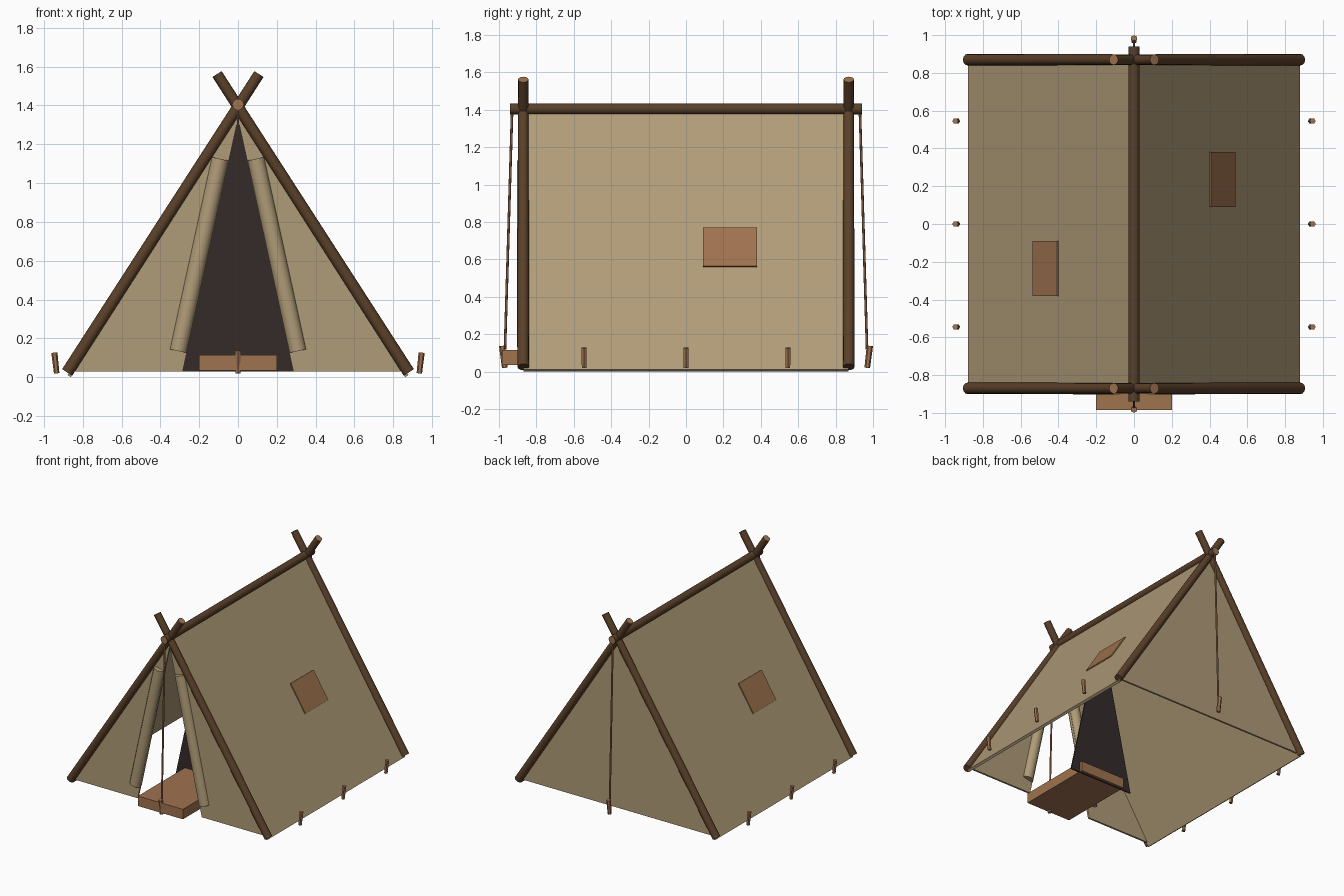
import bpy, bmesh, math
from mathutils import Vector

if "Cube" in bpy.data.objects:
    bpy.data.objects.remove(bpy.data.objects["Cube"])


def material(name, hexcode):
    lin = []
    for i in (0, 2, 4):
        c = int(hexcode[i:i + 2], 16) / 255
        lin.append(c / 12.92 if c <= 0.04045 else ((c + 0.055) / 1.055) ** 2.4)
    m = bpy.data.materials.new(name)
    m.diffuse_color = (*lin, 1)
    m.use_nodes = True
    m.node_tree.nodes["Principled BSDF"].inputs["Base Color"].default_value = m.diffuse_color
    return m


CANVAS = material("canvas", "B09C78")
BARK = material("dark wood", "5A4029")
TAN = material("tan wood", "A0734F")
DARK = material("dark interior", "352A2A")


def finish(name, bm, mats, smooth=False):
    bmesh.ops.recalc_face_normals(bm, faces=bm.faces)
    me = bpy.data.meshes.new(name)
    bm.to_mesh(me)
    bm.free()
    for m in mats:
        me.materials.append(m)
    ob = bpy.data.objects.new(name, me)
    bpy.context.collection.objects.link(ob)
    if smooth:
        bpy.ops.object.select_all(action='DESELECT')
        ob.select_set(True)
        bpy.context.view_layer.objects.active = ob
        bpy.ops.object.shade_smooth_by_angle(angle=math.radians(40))
    return ob


def rod(name, a, b, r1, r2, mat, sides=12, top=None, bottom=None):
    """Round bar from a to b; the end caps may have their own colour."""
    a, b = Vector(a), Vector(b)
    d = b - a
    bm = bmesh.new()
    bmesh.ops.create_cone(bm, cap_ends=True, segments=sides, radius1=r1, radius2=r2, depth=d.length)
    for f in bm.faces:
        if f.normal.z > 0.9 and top:
            f.material_index = 1
        if f.normal.z < -0.9 and bottom:
            f.material_index = 1
    bmesh.ops.rotate(bm, verts=bm.verts, matrix=d.to_track_quat('Z', 'Y').to_matrix())
    bmesh.ops.translate(bm, verts=bm.verts, vec=(a + b) / 2)
    extra = top or bottom
    return finish(name, bm, [mat, extra] if extra else [mat], sides > 8)


def prism(name, profile, y0, y1, mat):
    """Extrude an x-z outline along y."""
    bm = bmesh.new()
    face = bm.faces.new([bm.verts.new((x, y0, z)) for x, z in profile])
    new = bmesh.ops.extrude_face_region(bm, geom=[face])["geom"]
    bmesh.ops.translate(bm, vec=(0, y1 - y0, 0),
                        verts=[v for v in new if isinstance(v, bmesh.types.BMVert)])
    return finish(name, bm, [mat])


def slope_slab(s, z0, z1, inner, outer):
    """Outline of a slab lying on the roof slope, between offsets from its middle line."""
    foot, apex = Vector((0.87, 0.006)), Vector((0, 1.38))
    d = (apex - foot).normalized()
    n = Vector((d.y, -d.x))
    pts = [foot + (apex - foot) * (z - foot.y) / (apex.y - foot.y) for z in (z0, z1)]
    out = [pts[0] + n * inner, pts[0] + n * outer, pts[1] + n * outer, pts[1] + n * inner]
    return [(s * p.x, p.y) for p in out]


# ridge pole
rod("ridge_pole", (0, -0.94, 1.405), (0, 0.94, 1.405), 0.03, 0.03, BARK, top=TAN, bottom=TAN)

for end, y in (("front", -0.87), ("back", 0.87)):
    e = math.copysign(1, y)
    # crossed end poles
    for side, s in (("left", -1), ("right", 1)):
        rod(f"{end}_{side}_pole", (s * 0.88, y, 0.025), (-s * 0.108, y, 1.562),
            0.031, 0.028, BARK, top=TAN)
    # guy rope and its stake
    rod(f"{end}_guy_rope", (0, e * 0.93, 1.385), (0, e * 0.968, 0.12), 0.007, 0.007, TAN, 6)
    rod(f"{end}_stake", (0, e * 0.969, 0.02), (0, e * 0.983, 0.138), 0.015, 0.017, TAN, 6)

for side, s in (("left", -1), ("right", 1)):
    # roof canvas and sewn patch
    prism(f"{side}_roof_canvas", slope_slab(s, 0.006, 1.38, -0.01, 0.01), -0.87, 0.87, CANVAS)
    ys = sorted((s * 0.09, s * 0.38))
    prism(f"{side}_patch", slope_slab(s, 0.555, 0.762, 0.009, 0.018), ys[0], ys[1], TAN)
    # front wall half beside the door, with rolled flap
    prism(f"{side}_front_wall", [(s * 0.285, 0.03), (s * 0.85, 0.03), (0, 1.38), (0, 1.33)],
          -0.868, -0.853, CANVAS)
    rod(f"{side}_door_roll", (s * 0.308, -0.86, 0.135), (s * 0.092, -0.86, 1.125),
        0.045, 0.045, CANVAS, 14)
    # side pegs
    for i, y in enumerate((-0.545, 0, 0.545)):
        rod(f"{side}_peg_{i + 1}", (s * 0.934, y, 0.02), (s * 0.946, y, 0.127), 0.014, 0.016, TAN, 6)

# back wall, dark inner screen and doorway step
prism("back_wall", [(-0.85, 0.03), (0.85, 0.03), (0, 1.38)], 0.853, 0.868, CANVAS)
prism("inner_screen", [(-0.285, 0.03), (0.285, 0.03), (0, 1.33)], -0.39, -0.38, DARK)
prism("door_step", [(-0.2, 0.035), (0.2, 0.035), (0.2, 0.115), (-0.2, 0.115)], -0.985, -0.36, TAN)
